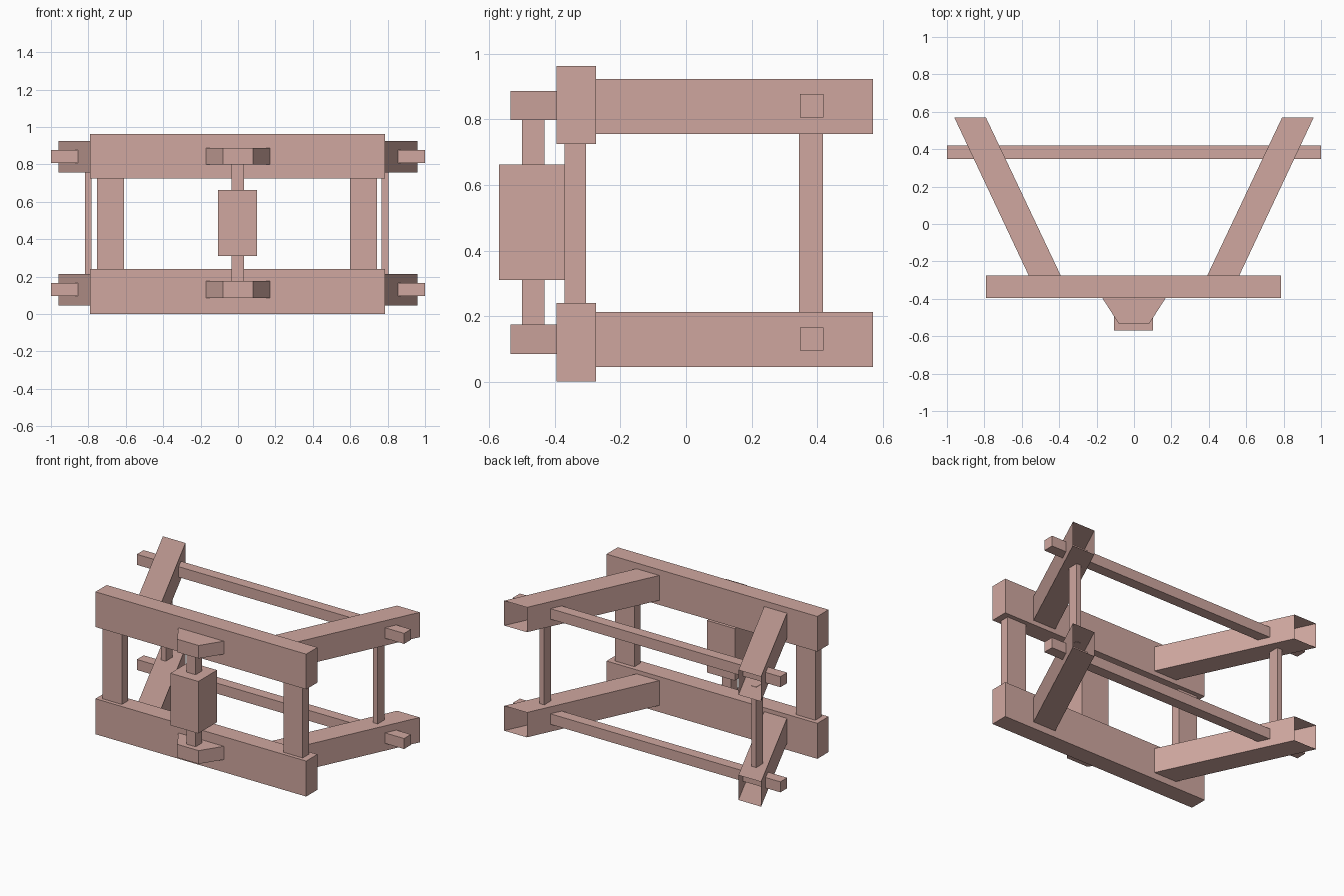
import bpy

if "Cube" in bpy.data.objects:
    bpy.data.objects.remove(bpy.data.objects["Cube"])

mat = bpy.data.materials.new("pink_wood")
mat.diffuse_color = (0.63, 0.39, 0.35, 1.0)
mat.use_nodes = True
mat.node_tree.nodes["Principled BSDF"].inputs["Base Color"].default_value = mat.diffuse_color


def prism(name, outline, z0, z1, skip_sides=()):
    """Extrude a counter-clockwise xy outline from z0 to z1."""
    n = len(outline)
    verts = [(x, y, z) for z in (z0, z1) for x, y in outline]
    faces = [tuple(reversed(range(n))), tuple(range(n, 2 * n))]
    for i in range(n):
        if i not in skip_sides:
            j = (i + 1) % n
            faces.append((i, j, j + n, i + n))
    mesh = bpy.data.meshes.new(name)
    mesh.from_pydata(verts, [], faces)
    mesh.materials.append(mat)
    obj = bpy.data.objects.new(name, mesh)
    bpy.context.collection.objects.link(obj)
    return obj


def box(name, x0, x1, y0, y1, z0, z1):
    return prism(name, [(x0, y0), (x1, y0), (x1, y1), (x0, y1)], z0, z1)


# Two matching tiers: front beam, splayed arms, rear crossbar, spindle bracket
tiers = {
    "lower": dict(beam=(0.0, 0.24), arm=(0.045, 0.213), bar=(0.095, 0.166), bracket=(0.085, 0.175)),
    "upper": dict(beam=(0.725, 0.963), arm=(0.756, 0.924), bar=(0.806, 0.877), bracket=(0.798, 0.886)),
}
for tier, z in tiers.items():
    box(tier + "_front_beam", -0.79, 0.787, -0.395, -0.275, *z["beam"])
    box(tier + "_rear_crossbar", -1.0, 1.0, 0.347, 0.42, *z["bar"])
    prism(tier + "_spindle_bracket",
          [(-0.17, -0.395), (-0.08, -0.535), (0.08, -0.535), (0.17, -0.395)], *z["bracket"])
    # Arms are open at their ends
    right = [(0.392, -0.275), (0.563, -0.275), (0.961, 0.57), (0.792, 0.57)]
    left = [(-x, y) for x, y in (right[1], right[0], right[3], right[2])]
    prism(tier + "_right_arm", right, *z["arm"], skip_sides=(0, 2))
    prism(tier + "_left_arm", left, *z["arm"], skip_sides=(0, 2))

# Uprights between the tiers
for side, front_x, rear_x in (("left", -0.682, -0.80), ("right", 0.671, 0.786)):
    box(side + "_front_post", front_x - 0.072, front_x + 0.072, -0.37, -0.305, 0.238, 0.727)
    box(side + "_rear_post", rear_x - 0.018, rear_x + 0.018, 0.345, 0.418, 0.211, 0.758)

# Spindle and its central block
box("spindle", -0.035, 0.033, -0.50, -0.432, 0.173, 0.80)
box("spindle_block", -0.107, 0.102, -0.57, -0.369, 0.31, 0.662)
